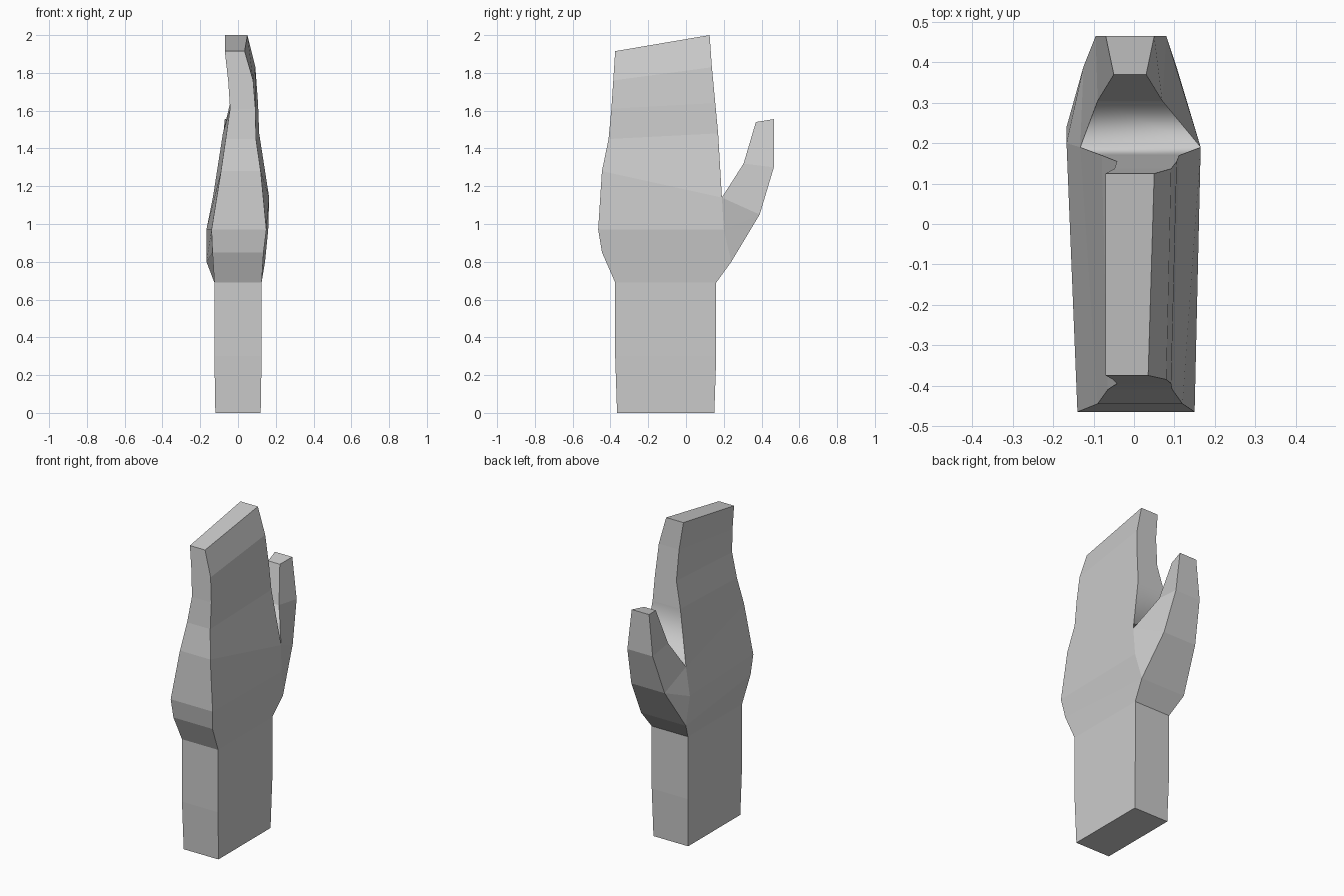
import bpy, bmesh

if "Cube" in bpy.data.objects:
    bpy.data.objects.remove(bpy.data.objects["Cube"])

# Side outline stations: (y, z, left x, right x)
front = [(-.365, 0, -.12, .12), (-.375, .3, -.125, .125), (-.375, .69, -.125, .125),
         (-.445, .85, -.135, .135), (-.465, .97, -.14, .15), (-.445, 1.28, -.09, .12),
         (-.41, 1.45, -.065, .095), (-.395, 1.61, -.042, .092), (-.385, 1.76, -.052, .08),
         (-.375, 1.915, -.07, .035)]
back = [(.15, 0, -.12, .12), (.16, .3, -.125, .125), (.16, .69, -.125, .125),
        (.24, .80, -.167, .143), (.20, .97, -.167, .16), (.19, 1.14, -.133, .165),
        (.17, 1.48, -.08, .112), (.155, 1.64, -.042, .106), (.137, 1.83, -.048, .092),
        (.125, 2.0, -.07, .05)]
thumb = [(.39, 1.05, -.125, .105), (.465, 1.30, -.095, .08), (.305, 1.32, -.09, .07),
         (.465, 1.555, -.07, .05), (.37, 1.54, -.05, .03)]

n = len(front)
stations = front + back + thumb
heel, web = n + 3, n + 5
k, o, i, to, ti = range(2 * n, 2 * n + 5)   # knuckle, outer, inner, tip outer, tip inner

# Side patches: palm and forearm strip, then the thumb
patches = [(r, n + r, n + r + 1, r + 1) for r in range(n - 1)]
patches += [(heel, k, heel + 1), (heel + 1, k, web), (web, k, o, i), (i, o, to, ti)]

bm = bmesh.new()
left = [bm.verts.new((a, y, z)) for y, z, a, b in stations]
right = [bm.verts.new((b, y, z)) for y, z, a, b in stations]
for p in patches:
    bm.faces.new([right[v] for v in p])
    bm.faces.new([left[v] for v in reversed(p)])

# Walls joining the two sides along every open edge
edges = {(p[j], p[(j + 1) % len(p)]) for p in patches for j in range(len(p))}
for a, b in sorted(edges):
    if (b, a) not in edges:
        f = bm.faces.new((right[b], right[a], left[a], left[b]))
        f.smooth = web in (a, b)   # soft fold between thumb and palm

bmesh.ops.recalc_face_normals(bm, faces=bm.faces)
mesh = bpy.data.meshes.new("hand")
bm.to_mesh(mesh)
bm.free()
bpy.context.collection.objects.link(bpy.data.objects.new("hand", mesh))
